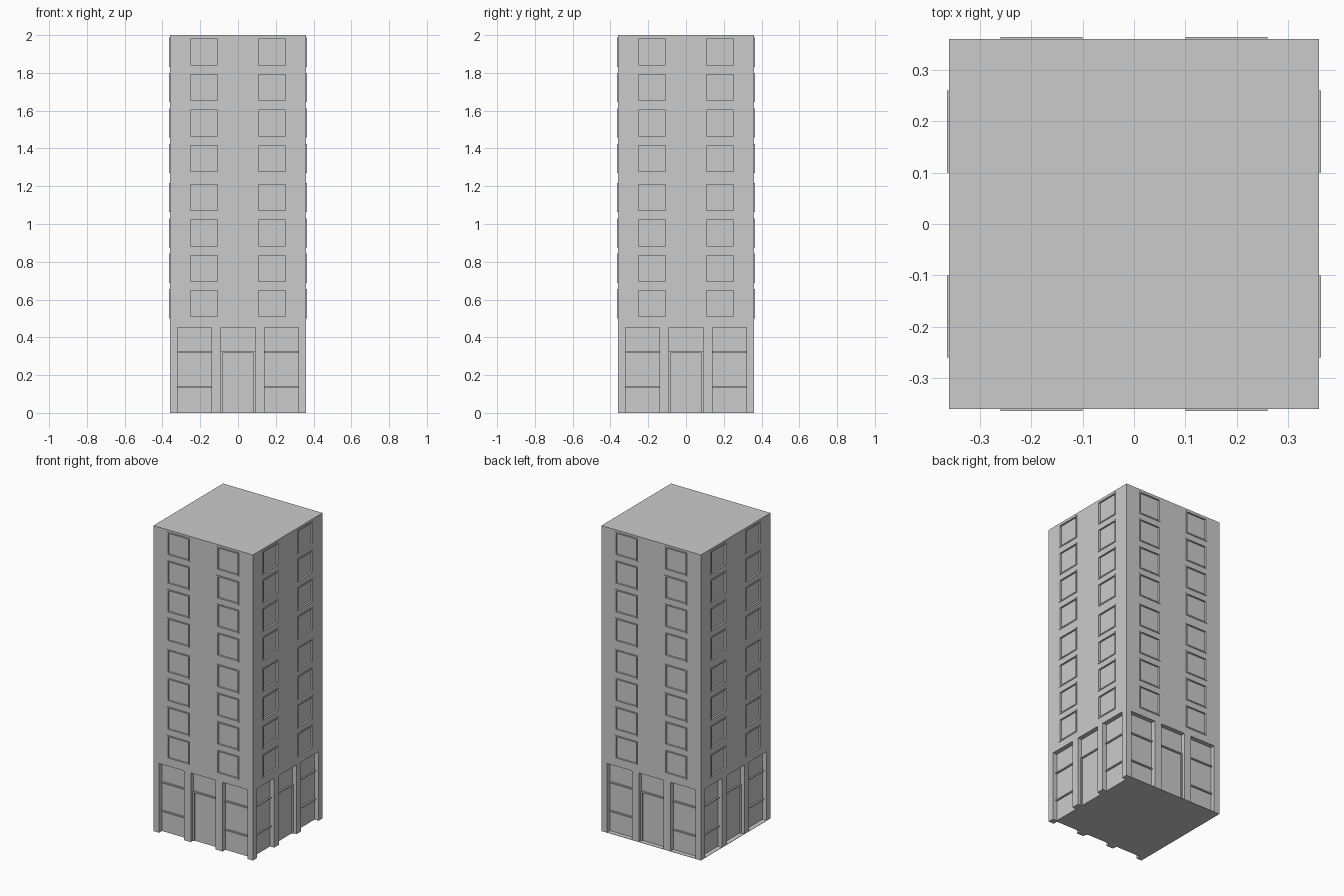
import bpy, bmesh
from math import pi
from mathutils import Matrix

if "Cube" in bpy.data.objects:
    bpy.data.objects.remove(bpy.data.objects["Cube"])

H = 0.36          # half width of the tower
REC = 0.03        # depth of street-level bays
GLASS = 0.008     # depth of window recess
PROUD = 0.004     # how far the window frames stand out
FLOORS = [0.578 + 0.1875 * i + (0.019 if i > 3 else 0) for i in range(8)]
BAYS = [(-0.32, -0.14), (-0.09, 0.09), (0.14, 0.32)]


def box(bm, x0, x1, y0, y1, z0, z1):
    m = (Matrix.Translation(((x0 + x1) / 2, (y0 + y1) / 2, (z0 + z1) / 2))
         @ Matrix.Diagonal((x1 - x0, y1 - y0, z1 - z0, 1)))
    bmesh.ops.create_cube(bm, size=1, matrix=m)


def make(name, build, four_sides=True):
    """Build on the front face, then repeat round all four sides."""
    bm = bmesh.new()
    build(bm)
    if four_sides:
        src = bm.verts[:] + bm.edges[:] + bm.faces[:]
        for k in (1, 2, 3):
            d = bmesh.ops.duplicate(bm, geom=src)
            vs = [g for g in d["geom"] if isinstance(g, bmesh.types.BMVert)]
            bmesh.ops.rotate(bm, verts=vs, matrix=Matrix.Rotation(k * pi / 2, 3, 'Z'))
    me = bpy.data.meshes.new(name)
    bm.to_mesh(me)
    bm.free()
    ob = bpy.data.objects.new(name, me)
    bpy.context.collection.objects.link(ob)
    return ob


# cutters for bays and window openings
def openings(bm):
    for a, b in BAYS:
        box(bm, a, b, -H - 0.1, -H + REC, -0.1, 0.453)
    for z in FLOORS:
        for x in (-0.18, 0.18):
            box(bm, x - 0.072, x + 0.072, -H - 0.1, -H + GLASS, z - 0.069, z + 0.069)


# thin frames around every window
def frames(bm):
    y0, y1 = -H - PROUD, -H + GLASS / 2
    for z in FLOORS:
        for x in (-0.18, 0.18):
            for s in (-1, 1):
                xs = sorted((x + s * 0.072, x + s * 0.08))
                box(bm, xs[0], xs[1], y0, y1, z - 0.077, z + 0.077)
                zs = sorted((z + s * 0.069, z + s * 0.077))
                box(bm, x - 0.072, x + 0.072, y0, y1, zs[0], zs[1])


# rails across the shopfronts, and the door surround
def shopfront(bm):
    y0, y1 = -H + REC - 0.01, -H + REC + 0.005
    for a, b in (BAYS[0], BAYS[2]):
        for z in (0.135, 0.322):
            box(bm, a, b, y0, y1, z - 0.004, z + 0.004)
    box(bm, -0.09, 0.09, y0, y1, 0.318, 0.326)
    for a, b in ((-0.09, -0.082), (0.082, 0.09)):
        box(bm, a, b, y0, y1, 0, 0.318)


tower = make("tower_body", lambda bm: box(bm, -H, H, -H, H, 0, 2), False)
cutter = make("opening_cutter", openings)
mod = tower.modifiers.new("openings", 'BOOLEAN')
mod.object = cutter
mod.operation = 'DIFFERENCE'
mod.solver = 'EXACT'
cutter.hide_render = True
cutter.hide_viewport = True

make("window_frames", frames)
make("shopfront_rails", shopfront)

# thin floor plate that fills the bays at the back and left
make("base_plate", lambda bm: box(bm, -H, H - REC, -H + REC, H, 0, 0.002), False)
